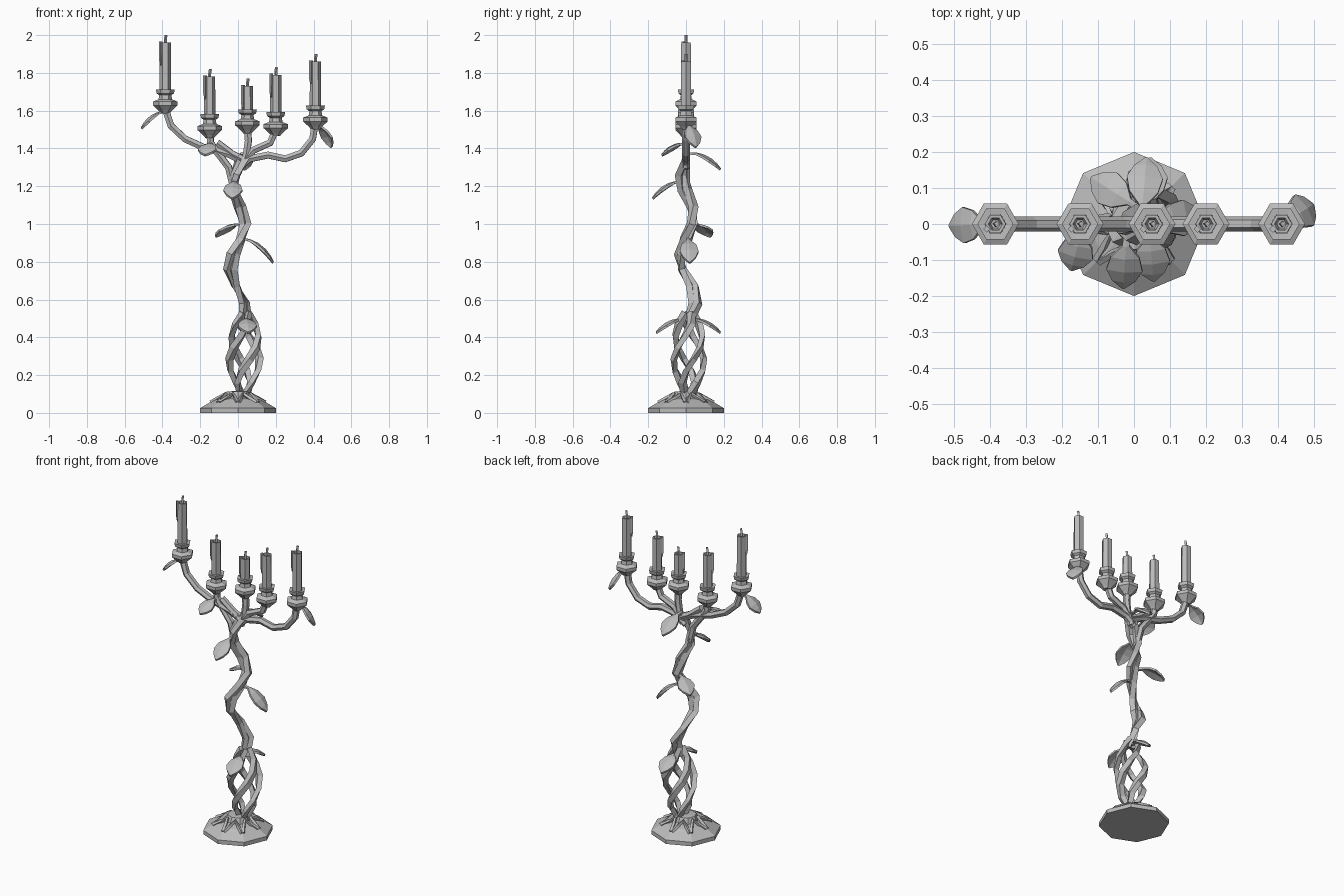
import bpy, bmesh, math
from mathutils import Vector, Matrix

if "Cube" in bpy.data.objects:
    bpy.data.objects.remove(bpy.data.objects["Cube"], do_unlink=True)

GREY = (0.5, 0.5, 0.5, 1)
metal = bpy.data.materials.new("grey")
metal.use_nodes = True
metal.diffuse_color = GREY
metal.node_tree.nodes["Principled BSDF"].inputs["Base Color"].default_value = GREY


def finish(bm, name):
    bmesh.ops.recalc_face_normals(bm, faces=bm.faces)
    mesh = bpy.data.meshes.new(name)
    bm.to_mesh(mesh)
    bm.free()
    mesh.materials.append(metal)
    obj = bpy.data.objects.new(name, mesh)
    bpy.context.collection.objects.link(obj)
    return obj


def loft(name, rings):
    """Skin a list of equal-sized point rings and cap both ends."""
    bm = bmesh.new()
    rows = [[bm.verts.new(p) for p in ring] for ring in rings]
    n = len(rows[0])
    for a, b in zip(rows, rows[1:]):
        for i in range(n):
            j = (i + 1) % n
            bm.faces.new((a[i], a[j], b[j], b[i]))
    bm.faces.new(rows[0])
    bm.faces.new(rows[-1])
    return finish(bm, name)


def turned(name, profile, sides, x=0, y=0, start=0):
    return loft(name, [[(x + r * math.cos(start + math.tau * i / sides),
                         y + r * math.sin(start + math.tau * i / sides), z)
                        for i in range(sides)] for r, z in profile])


def tube(name, path, radius, sides, twist=0, flat=1):
    """Sweep a polygon along a path, with optional twist and flattening."""
    pts = [Vector(p) for p in path]
    rings, side = [], Vector((0.1, 1, 0))
    for k, p in enumerate(pts):
        t = (pts[min(k + 1, len(pts) - 1)] - pts[max(k - 1, 0)]).normalized()
        side = (side - t * side.dot(t)).normalized()
        other = t.cross(side)
        ring = []
        for i in range(sides):
            a = math.tau * i / sides
            u, v = radius * math.cos(a), radius * flat * math.sin(a)
            c, s = math.cos(twist * k), math.sin(twist * k)
            ring.append(p + side * (u * c - v * s) + other * (u * s + v * c))
        rings.append(ring)
    return loft(name, rings)


# Octagonal foot
turned("foot", [(0.2, 0), (0.2, 0.025), (0.125, 0.07), (0.075, 0.08),
                (0.06, 0.112), (0.03, 0.115)], 8)

# Arched ribs around the foot
for i in range(8):
    mid = math.tau * (i + 0.5) / 8
    path = []
    for da, r, z in [(-0.36, 0.145, 0.055), (-0.25, 0.105, 0.078), (0, 0.07, 0.1),
                     (0.25, 0.105, 0.078), (0.36, 0.145, 0.055)]:
        path.append((r * math.cos(mid + da), r * math.sin(mid + da), z))
    tube("foot_rib", path, 0.011, 4)

# Open cage of twisting strands
for s in range(4):
    path = []
    for k in range(8):
        t = k / 7
        bulge = 0.022 + 0.063 * math.sin(math.pi * t) ** 0.8
        a = math.tau * s / 4 + 0.4 + math.pi * 1.1 * t
        path.append((0.03 + 0.01 * t + bulge * math.cos(a),
                     0.015 + bulge * math.sin(a), 0.1 + 0.43 * t))
    tube("cage_strand", path, 0.024, 4, 0.4, 0.75)

# Winding trunk of two entwined strands
trunk = [(0.04, 0.015, 0.48), (0.035, 0.05, 0.58), (-0.01, 0.035, 0.67),
         (-0.04, -0.02, 0.76), (-0.025, -0.035, 0.84), (0.015, 0, 0.92),
         (0.04, 0.035, 1.0), (0.01, 0.035, 1.09), (-0.025, -0.005, 1.18),
         (-0.015, -0.025, 1.26), (0.03, 0, 1.36)]
for s in range(2):
    path = []
    for k, (x, y, z) in enumerate(trunk):
        a = math.pi * s + 0.95 * k
        path.append((x + 0.015 * math.cos(a), y + 0.015 * math.sin(a), z))
    tube("trunk_strand", path, 0.026, 4, 0.35, 0.8)

# Arms, drawn in the front plane
arms = [
    [(0.03, 1.33), (-0.05, 1.37), (-0.18, 1.405), (-0.28, 1.45), (-0.355, 1.52), (-0.385, 1.61)],
    [(-0.025, 1.2), (-0.05, 1.3), (-0.11, 1.38), (-0.145, 1.43), (-0.15, 1.49)],
    [(-0.11, 1.43), (-0.03, 1.37), (0.03, 1.34)],
    [(0.02, 1.3), (0.045, 1.37), (0.055, 1.44), (0.05, 1.51)],
    [(0.03, 1.33), (0.08, 1.39), (0.17, 1.43), (0.2, 1.5)],
    [(0, 1.3), (0.06, 1.345), (0.16, 1.365), (0.25, 1.345), (0.335, 1.375), (0.395, 1.45), (0.41, 1.54)],
]
for arm in arms:
    tube("arm", [(x, 0, z) for x, z in arm], 0.021, 6)

# Cups and candles: x, pan rim height, candle top
for x, rim, top in [(-0.385, 1.65, 1.96), (-0.15, 1.52, 1.78), (0.05, 1.545, 1.73),
                    (0.2, 1.53, 1.79), (0.41, 1.565, 1.86)]:
    turned("cup", [(0.022, rim - 0.065), (0.035, rim - 0.05), (0.065, rim - 0.022),
                   (0.065, rim - 0.002), (0.036, rim + 0.01), (0.032, rim + 0.032),
                   (0.046, rim + 0.042), (0.05, rim + 0.062), (0.028, rim + 0.06)], 6, x)
    turned("candle", [(0.031, rim + 0.02), (0.029, top), (0.02, top), (0.013, top - 0.02)], 6, x)
    tube("wick", [(x, 0, top - 0.03), (x, 0, top + 0.015), (x + 0.004, 0, top + 0.04)], 0.008, 4)
    # Wax drip hanging from the rim
    turned("wax_drip", [(0.004, top - 0.12), (0.01, top - 0.09), (0.01, top + 0.006)],
           4, x - 0.024, -0.014)


def leaf(base, tip, width):
    """Arched leaf with a raised midrib, running from base to tip."""
    base, tip = Vector(base), Vector(tip)
    run = tip - base
    side = run.cross(Vector((0, 0, 1))).normalized()
    lift = side.cross(run).normalized()
    rings = []
    for t, w in [(0, 0.14), (0.22, 0.2), (0.42, 0.8), (0.65, 1), (0.85, 0.65), (1, 0.08)]:
        mid = base + run * t + lift * (0.14 * run.length * 4 * t * (1 - t))
        half = side * (width / 2 * w)
        dip = lift * (-0.012 * w)
        thick = lift * 0.012
        rings.append([mid - half + dip, mid, mid + half + dip,
                      mid + half + dip - thick, mid - thick, mid - half + dip - thick])
    loft("leaf", rings)


# Leaves up the stem and at the outer cups
for base, tip in [
    ((-0.39, 0, 1.6), (-0.515, -0.005, 1.51)),
    ((0.41, 0, 1.54), (0.5, 0.055, 1.41)),
    ((-0.14, 0, 1.43), (-0.175, -0.13, 1.37)),
    ((-0.02, -0.02, 1.23), (-0.03, -0.18, 1.14)),
    ((0.02, 0.01, 1.38), (0.035, 0.185, 1.295)),
    ((0.02, 0.04, 1.0), (-0.12, 0.13, 0.94)),
    ((0.02, 0.01, 0.93), (0.19, 0.02, 0.8)),
    ((0.04, 0, 0.5), (0.055, -0.16, 0.43)),
    ((0.04, 0.02, 0.5), (0.045, 0.185, 0.43)),
]:
    leaf(base, tip, 0.1)
